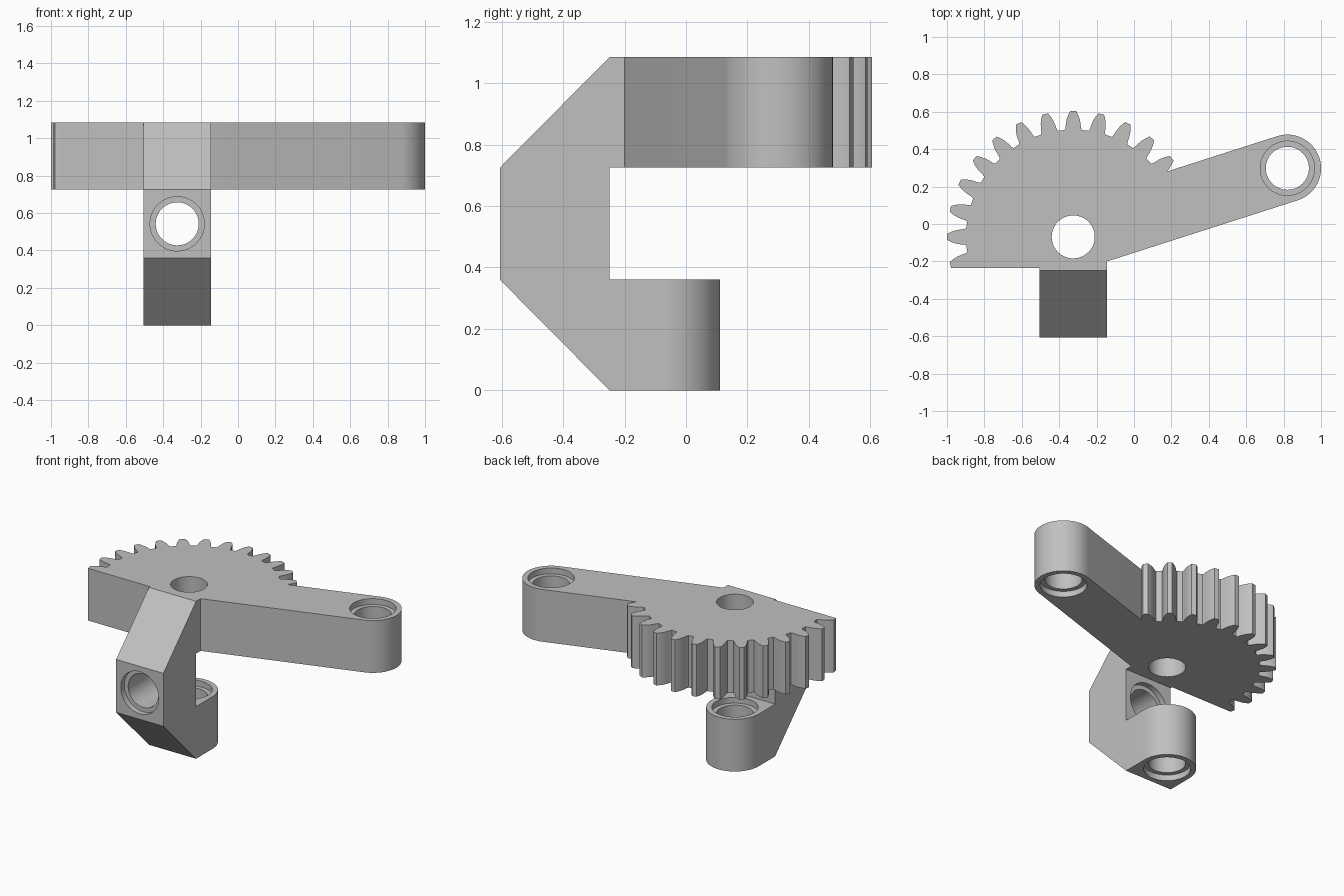
import bpy, bmesh
from math import sin, cos, pi, atan2, radians
from mathutils import Matrix, Vector

cube = bpy.data.objects.get("Cube")
if cube:
    bpy.data.objects.remove(cube, do_unlink=True)

grey = bpy.data.materials.new("plain grey")
grey.use_nodes = True
color = (0.53, 0.53, 0.53, 1)
grey.diffuse_color = color
grey.node_tree.nodes["Principled BSDF"].inputs["Base Color"].default_value = color

W = 0.18                        # half width of every arm
PIVOT = Vector((-0.325, -0.069))
TIP = Vector((0.82, 0.298))     # boss at the end of the arm
BACK = PIVOT.y - W              # plane where the bracket meets the plate
FLAT = -0.236                   # straight edge of the gear sector
LOW, HIGH, TOP = 0.36, 0.725, 1.085


def finish(name, bm):
    bmesh.ops.recalc_face_normals(bm, faces=bm.faces)
    mesh = bpy.data.meshes.new(name)
    bm.to_mesh(mesh)
    bm.free()
    mesh.materials.append(grey)
    obj = bpy.data.objects.new(name, mesh)
    bpy.context.collection.objects.link(obj)
    return obj


def extrude(name, points, depth):
    """Solid from a closed outline of 3D points swept along depth."""
    bm = bmesh.new()
    face = bm.faces.new([bm.verts.new(p) for p in points])
    grown = bmesh.ops.extrude_face_region(bm, geom=[face])["geom"]
    verts = [g for g in grown if isinstance(g, bmesh.types.BMVert)]
    bmesh.ops.translate(bm, verts=verts, vec=depth)
    return finish(name, bm)


def bore(obj, centre, along_y=False, stepped=True):
    """Cut a through hole, with a counterbore at both mouths if stepped."""
    r, wide = 0.115, 0.145 if stepped else 0.115
    profile = [(wide, -0.25), (wide, -0.14), (r, -0.14),
               (r, 0.14), (wide, 0.14), (wide, 0.25)]
    if not stepped:
        profile = [profile[0], profile[-1]]
    n = 64
    bm = bmesh.new()
    rings = [[bm.verts.new((q * cos(2 * pi * i / n), q * sin(2 * pi * i / n), z))
              for i in range(n)] for q, z in profile]
    for a, b in zip(rings, rings[1:]):
        for i in range(n):
            j = (i + 1) % n
            bm.faces.new((a[i], a[j], b[j], b[i]))
    bm.faces.new(rings[0])
    bm.faces.new(rings[-1])
    turn = Matrix.Rotation(pi / 2 if along_y else 0, 4, "X")
    bm.transform(Matrix.Translation(centre) @ turn)
    cutter = finish("bore_cutter", bm)
    cutter.hide_render = True
    mod = obj.modifiers.new("bore", "BOOLEAN")
    mod.operation, mod.solver, mod.object = "DIFFERENCE", "EXACT", cutter
    bpy.context.view_layer.objects.active = obj
    bpy.ops.object.modifier_apply(modifier=mod.name)
    bpy.data.objects.remove(cutter, do_unlink=True)


def arc(centre, start, end, n=32):
    return [centre + W * Vector((cos(a), sin(a)))
            for a in (start + (end - start) * i / n for i in range(n + 1))]


# Gear sector: 28-tooth pitch, thirteen teeth, clockwise from the flat edge
FLANK = [(0.573, 0.046), (0.585, 0.0415), (0.605, 0.0395), (0.629, 0.035),
         (0.652, 0.027), (0.668, 0.019), (0.674, 0.015)]
axis = TIP - PIVOT
tilt = atan2(axis.y, axis.x)
along = axis.normalized()
side = Vector((-along.y, along.x))

outline = []
for k in range(8, -5, -1):
    mid = pi / 2 + k * 2 * pi / 28
    tooth = [(r, mid + h / r) for r, h in FLANK]
    tooth += [(r, mid - h / r) for r, h in reversed(FLANK)]
    for r, a in tooth:
        p = PIVOT + r * Vector((cos(a), sin(a)))
        p.y = max(p.y, FLAT)
        if k > -4 or (p - PIVOT).dot(side) > W + 0.003:
            outline.append(p)

# Lever arm with rounded end, then the square root that joins the bracket
outline.append(PIVOT + 0.585 * along + W * side)
outline += arc(TIP, tilt + pi / 2, tilt - pi / 2)
right, left = PIVOT.x + W, PIVOT.x - W
low_edge = PIVOT - W * side
outline.append(Vector((right, low_edge.y + (right - low_edge.x) * along.y / along.x)))
outline += [Vector((right, BACK)), Vector((left, BACK)), Vector((left, FLAT))]

plate = extrude("gear_lever", [(p.x, p.y, HIGH) for p in outline], (0, 0, TOP - HIGH))
mid_z = (HIGH + TOP) / 2
bore(plate, (PIVOT.x, PIVOT.y, mid_z), stepped=False)
bore(plate, (TIP.x, TIP.y, mid_z))

# Chamfered upright bracket
front = -0.606
shape = [(BACK, 0), (front, LOW), (front, HIGH), (BACK, TOP)]
bracket = extrude("bracket", [(left, y, z) for y, z in shape], (2 * W, 0, 0))
bore(bracket, (PIVOT.x, (front + BACK) / 2, (LOW + HIGH) / 2), along_y=True)

# Lower rounded boss
boss_shape = [Vector((left, BACK)), Vector((right, BACK))] + arc(PIVOT, 0, pi)
boss = extrude("lower_boss", [(p.x, p.y, 0) for p in boss_shape], (0, 0, LOW))
bore(boss, (PIVOT.x, PIVOT.y, LOW / 2))

# Smooth curved walls, keep the edges crisp
bpy.ops.object.select_all(action="DESELECT")
for obj in (plate, bracket, boss):
    obj.select_set(True)
bpy.context.view_layer.objects.active = plate
bpy.ops.object.shade_smooth_by_angle(angle=radians(30))
